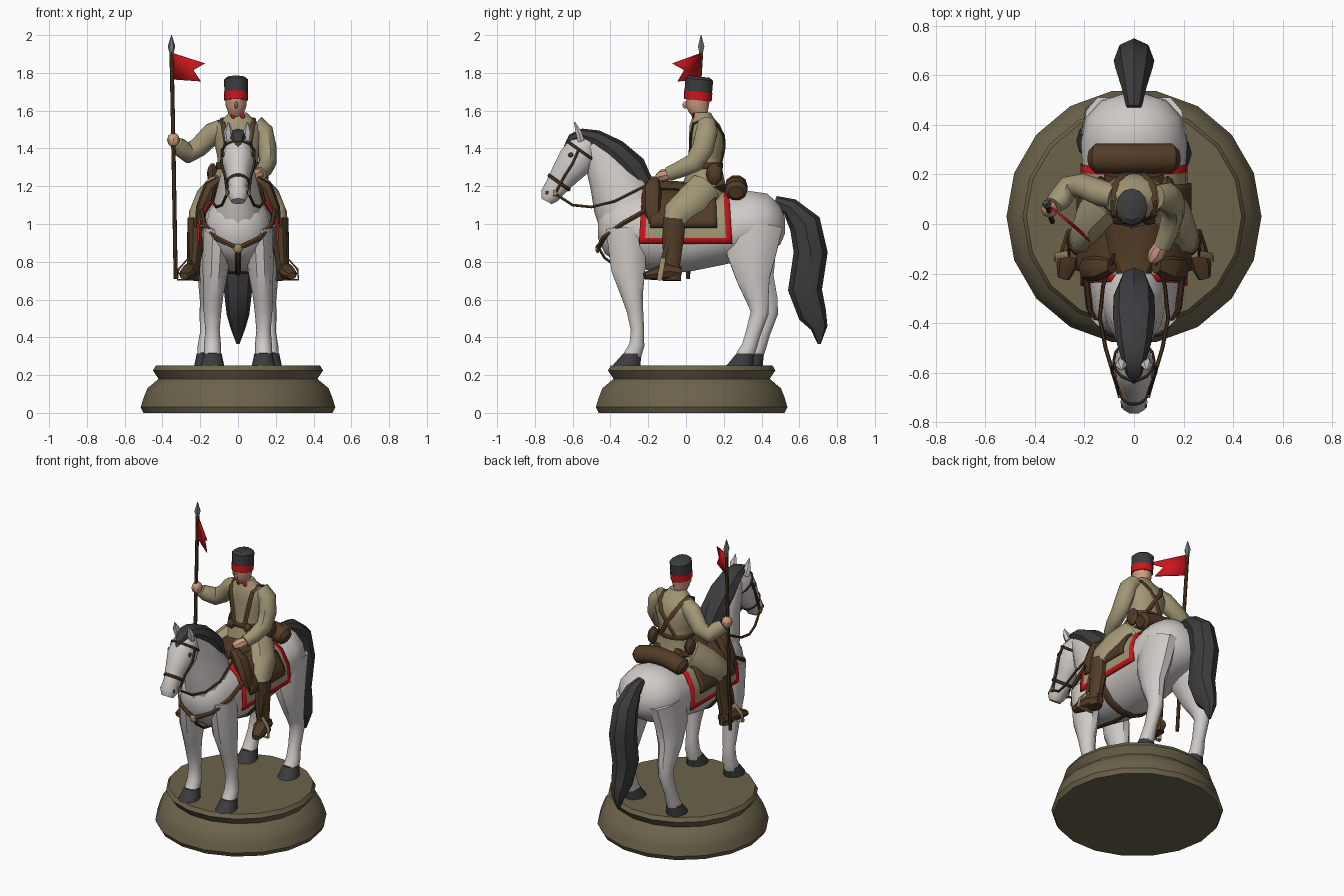
import bpy, bmesh, math
from mathutils import Vector as V


def material(name, r, g, b):
    m = bpy.data.materials.new(name)
    m.diffuse_color = (r, g, b, 1)
    return m


WHITE = material("horse white", .62, .59, .57)
DARK = material("charcoal hair", .045, .045, .048)
KHAKI = material("khaki cloth", .36, .31, .18)
BROWN = material("brown leather", .085, .045, .02)
RED = material("red cloth", .60, .008, .012)
OLIVE = material("olive base", .15, .125, .07)
SKIN = material("skin", .62, .34, .22)
BRASS = material("brass", .33, .25, .12)
STEEL = material("steel", .20, .20, .20)


def finish(name, bm, mats, angle=40):
    bmesh.ops.recalc_face_normals(bm, faces=bm.faces)
    me = bpy.data.meshes.new(name)
    bm.to_mesh(me)
    bm.free()
    for m in mats:
        me.materials.append(m)
    me.shade_smooth()
    me.set_sharp_from_angle(angle=math.radians(angle))
    ob = bpy.data.objects.new(name, me)
    bpy.context.collection.objects.link(ob)
    return ob


def tube(name, pts, mat, n=10, ref=(1, 0, 0), axis=None, closed=False):
    """Loft elliptical rings (x, y, z, half width along ref, other half width)."""
    bm, rings, k = bmesh.new(), [], len(pts)
    P = [V(p[:3]) for p in pts]
    for i, p in enumerate(pts):
        if axis:
            t = V(axis)
        elif closed:
            t = P[(i + 1) % k] - P[i - 1]
        else:
            t = P[min(i + 1, k - 1)] - P[max(i - 1, 0)]
        t.normalize()
        s = V(ref)
        s = (s - t * s.dot(t)).normalized()
        u = t.cross(s)
        rings.append([bm.verts.new(P[i] + s * p[3] * math.cos(2 * math.pi * j / n)
                                   + u * p[4] * math.sin(2 * math.pi * j / n)) for j in range(n)])
    for i in range(k if closed else k - 1):
        a, b = rings[i], rings[(i + 1) % k]
        for j in range(n):
            bm.faces.new((a[j], a[(j + 1) % n], b[(j + 1) % n], b[j]))
    if not closed:
        bm.faces.new(rings[0])
        bm.faces.new(rings[-1])
    return finish(name, bm, [mat])


def both(name, pts, mat, **kw):
    for side, s in (("left", 1), ("right", -1)):
        tube(side + "_" + name, [(p[0] * s, *p[1:]) for p in pts], mat, **kw)


def strap(pts, a, b):
    return [(*p, a, b) for p in pts]


def hoop(name, c, normal, rx, rz, width, thick, mat=BROWN):
    nrm = V(normal).normalized()
    u = nrm.cross(V((1, 0, 0)))
    pts = []
    for j in range(14):
        w = 2 * math.pi * j / 14
        p = V(c) + V((1, 0, 0)) * rx * math.cos(w) + u * rz * math.sin(w)
        pts.append((*p, width, thick))
    tube(name, pts, mat, n=6, ref=nrm, closed=True)


def blob(name, c, rx, ry, rz, mat):
    tube(name, [(c[0], c[1], c[2] + rz * h, rx * w, ry * w) for h, w in
                ((-1, .3), (-.6, .8), (0, 1), (.6, .8), (1, .3))], mat, n=8, axis=(0, 0, 1))


UP = (0, 0, 1)
# Base
tube("base", [(0, .03, z, r, r) for z, r in ((0, .50), (.03, .515), (.08, .50), (.13, .48), (.18, .42),
                                            (.225, .45), (.25, .435))], OLIVE, n=18, axis=UP)

# Horse body: y, top, bottom, half width
tube("horse_body", [(0, y, (t + b) / 2, w, (t - b) / 2) for y, t, b, w in (
    (-.465, 1.03, .92, .05), (-.43, 1.10, .84, .12), (-.35, 1.18, .78, .17), (-.2, 1.18, .75, .187),
    (0, 1.12, .74, .2), (.2, 1.14, .78, .207), (.33, 1.18, .81, .215), (.43, 1.165, .84, .195),
    (.5, 1.10, .89, .13), (.525, 1.03, .95, .05))], WHITE, n=14, axis=(0, 1, 0))
tube("horse_neck", [(0, -.29, 1.04, .14, .18), (0, -.335, 1.13, .125, .165), (0, -.385, 1.25, .095, .135),
                    (0, -.45, 1.36, .075, .10), (0, -.5, 1.42, .06, .06)], WHITE, n=12)
tube("horse_head", [(0, -.50, 1.45, .045, .05), (0, -.54, 1.40, .075, .09), (0, -.585, 1.335, .087, .10),
                    (0, -.64, 1.265, .066, .08), (0, -.69, 1.195, .05, .062), (0, -.722, 1.15, .055, .055),
                    (0, -.738, 1.12, .038, .032)], WHITE, n=10)
both("ear", [(.045, -.555, 1.44, .025, .02), (.052, -.57, 1.49, .024, .018), (.05, -.59, 1.54, .003, .003)],
     WHITE, n=6)
for s in (1, -1):
    blob("eye", (.073 * s, -.61, 1.365), .012, .014, .013, DARK)
    blob("nostril", (.045 * s, -.735, 1.165), .008, .01, .011, DARK)
tube("mane", [(0, -.635, 1.40, .015, .015), (0, -.60, 1.45, .035, .03), (0, -.55, 1.47, .05, .035),
              (0, -.48, 1.45, .07, .05), (0, -.38, 1.385, .085, .068), (0, -.29, 1.29, .083, .085),
              (0, -.225, 1.20, .055, .06)], DARK, n=8)
tube("tail", [(0, .47, 1.12, .03, .03), (0, .55, 1.09, .05, .05), (0, .63, 1.0, .075, .085), (0, .66, .85, .082, .09),
              (0, .63, .65, .075, .09), (0, .67, .52, .06, .075), (0, .705, .45, .04, .045),
              (0, .705, .365, .008, .008)], DARK, n=8)

# Horse legs and hooves
both("front_leg", [(.11, -.32, .98, .075, .11), (.12, -.305, .76, .068, .095), (.13, -.285, .62, .052, .06),
                   (.135, -.27, .54, .047, .046), (.135, -.257, .44, .038, .037), (.135, -.26, .36, .045, .042),
                   (.135, -.285, .30, .046, .05)], WHITE)
both("front_hoof", [(.135, -.285, .315, .048, .05), (.135, -.315, .25, .062, .078)], DARK, axis=UP)
for side, s, d in (("left", 1, -.025), ("right", -1, .025)):
    tube(side + "_hind_leg", [(x * s, y + d * k, z, a, b) for x, y, z, a, b, k in (
        (.12, .37, 1.0, .09, .15, 0), (.135, .345, .83, .08, .135, 0), (.15, .37, .70, .062, .09, .5),
        (.155, .405, .59, .047, .06, 1), (.16, .415, .53, .043, .05, 1), (.165, .38, .42, .037, .042, 1),
        (.17, .36, .35, .044, .042, 1), (.17, .335, .30, .046, .05, 1))], WHITE)
    tube(side + "_hind_hoof", [(.17 * s, .34 + d, .315, .048, .05), (.17 * s, .31 + d, .25, .062, .075)],
         DARK, axis=UP)


# Saddle cloth and saddle: sheets draped over the back
def drape(name, y0, y1, bottom, out, mats, edge):
    half = [(.212, bottom), (.216, bottom + edge), (.21, 1.02), (.165, 1.11), (.09, 1.165)]
    prof = half + [(0, 1.18)] + [(-x, z) for x, z in reversed(half)]
    ys = (y0, y0 + edge, y0 * .4, y1 * .5, y1 - edge, y1)
    bm = bmesh.new()
    g = [[bm.verts.new((x * (1 + out * 5), y * (1 - .25 * max(0, z - bottom)), z + out))
          for x, z in prof] for y in ys]
    for i in range(len(ys) - 1):
        for j in range(len(prof) - 1):
            f = bm.faces.new((g[i][j], g[i][j + 1], g[i + 1][j + 1], g[i + 1][j]))
            f.material_index = int(len(mats) > 1 and (i in (0, len(ys) - 2) or j in (0, len(prof) - 2)))
    ob = finish(name, bm, mats)
    mod = ob.modifiers.new("thickness", 'SOLIDIFY')
    mod.thickness = .012


drape("saddle_cloth", -.25, .245, .895, 0, [KHAKI, RED], .032)
drape("saddle", -.19, .165, .965, .015, [BROWN], .03)
tube("saddle_seat", [(0, -.2, 1.19, .07, .05), (0, -.12, 1.19, .10, .04), (0, .1, 1.18, .14, .04),
                     (0, .2, 1.21, .12, .05)], BROWN, n=8)
both("holster", [(.09, -.17, 1.23, .03, .03), (.14, -.18, 1.19, .045, .05), (.19, -.18, 1.08, .035, .05),
                 (.2, -.17, 1.0, .025, .03)], BROWN, n=8)
tube("blanket_roll", [(x, .265, 1.205 - 1.2 * x * x, .06 - (abs(x) > .16) * .02, .055 - (abs(x) > .16) * .02)
                      for x in (-.175, -.155, -.08, 0, .08, .155, .175)], BROWN, ref=(0, 1, 0))
hoop("girth", (0, -.07, .935), (0, 1, 0), .205, .198, .03, .008)

# Breast straps, bridle and reins
both("breast_strap", strap([(.195, -.2, 1.08), (.18, -.34, 1.0), (.115, -.437, .925), (0, -.465, .87)], .014, .014),
     BROWN, n=6)
tube("chest_strap", strap([(0, -.46, .87), (0, -.43, .82), (0, -.36, .77), (0, -.2, .74), (0, -.07, .735)], .016, .008),
     BROWN, n=6)
blob("chest_ring", (0, -.468, .87), .024, .012, .024, BRASS)
HEAD = (0, -.05, -.07)
hoop("noseband", (0, -.672, 1.22), HEAD, .058, .070, .009, .005)
hoop("throat_strap", (0, -.553, 1.385), HEAD, .083, .098, .008, .005)
both("cheek_strap", strap([(.084, -.565, 1.40), (.088, -.60, 1.32), (.068, -.645, 1.25), (.058, -.69, 1.165)],
                          .007, .009), BROWN, n=6)
both("bit_ring", strap([(.056, -.69, 1.18), (.06, -.69, 1.15)], .008, .015), BRASS, n=6)
both("rein", strap([(.06, -.685, 1.155), (.085, -.60, 1.10), (.115, -.50, 1.09), (.138, -.38, 1.12),
                    (.125, -.25, 1.185), (.08, -.12, 1.25)], .008, .008), BROWN, n=6)

# Rider body: z, centre y, half width, half depth
TORSO = [(1.10, .09, .18, .13), (1.2, .095, .145, .115), (1.3, .10, .108, .09), (1.36, .105, .11, .09),
         (1.46, .11, .132, .095), (1.525, .10, .122, .08), (1.56, .09, .075, .058), (1.59, .085, .048, .045)]
tube("tunic", [(0, y, z, a, b) for z, y, a, b in TORSO], KHAKI, n=12, axis=UP)


def on_torso(x, z, side):
    """Point on the front (-1) or back (1) of the tunic."""
    for p, q in zip(TORSO, TORSO[1:]):
        if p[0] <= z <= q[0]:
            f = (z - p[0]) / (q[0] - p[0])
            y, a, b = (p[i] + f * (q[i] - p[i]) for i in (1, 2, 3))
            return (x, y + side * (b * math.sqrt(max(0, 1 - (x / a) ** 2)) + .004), z)


hoop("belt", (0, .10, 1.31), UP, .112, .094, .018, .006)
for s in (1, -1):
    path = [on_torso(x * s, z, -1) for x, z in ((.04, 1.32), (.055, 1.4), (.07, 1.48), (.078, 1.53))]
    path += [(.08 * s, .095, 1.557)]
    path += [on_torso(x * s, z, 1) for x, z in ((.075, 1.53), (.045, 1.47), (0, 1.41), (-.05, 1.32))]
    tube("shoulder_strap", strap(path, .015, .007), BROWN, n=6)
    blob("belt_pouch", (.06 * s, .015, 1.30), .028, .02, .03, BROWN)
    blob("collar_patch", (.024 * s, .04, 1.572), .014, .01, .016, RED)
    blob("hip_bag", (.135 * s, .15, 1.265), .03, .045, .055, BROWN)

# Head and cap
tube("head", [(-.01, .08, 1.56, .035, .038), (-.01, .065, 1.59, .042, .052), (-.01, .06, 1.625, .055, .064),
              (-.01, .065, 1.68, .058, .068)], SKIN, axis=UP)
blob("nose", (-.01, -.005, 1.63), .01, .014, .018, SKIN)
tube("cap_band", [(-.01, .062, 1.655, .063, .074), (-.01, .065, 1.70, .064, .075)], RED, n=12, axis=(0, .1, 1))
tube("cap", [(-.01, .065, 1.70, .062, .073), (-.01, .07, 1.765, .064, .074), (-.01, .07, 1.78, .045, .055)],
     DARK, n=12, axis=(0, .1, 1))

# Arms and hands
tube("right_arm", [(-.08, .11, 1.51, .05, .05), (-.135, .125, 1.48, .055, .06), (-.21, .155, 1.405, .05, .055),
                   (-.265, .145, 1.375, .05, .055), (-.305, .095, 1.405, .045, .05), (-.325, .075, 1.425, .036, .038)],
     KHAKI, ref=(0, 1, 0))
blob("right_hand", (-.342, .06, 1.445), .034, .035, .038, SKIN)
tube("left_arm", [(.09, .11, 1.53, .05, .05), (.135, .11, 1.49, .052, .06), (.155, .09, 1.40, .05, .06),
                  (.158, .045, 1.325, .046, .055), (.14, -.03, 1.29, .042, .046), (.115, -.09, 1.265, .036, .04)], KHAKI)
tube("left_hand", [(.115, -.08, 1.265, .028, .03), (.09, -.125, 1.255, .035, .035), (.07, -.15, 1.245, .02, .02)], SKIN,
     n=8)

# Legs, boots and stirrups
both("breeches", [(.09, .10, 1.18, .085, .10), (.155, .03, 1.11, .085, .10), (.205, -.05, 1.05, .058, .08),
                  (.22, -.07, .98, .045, .055)], KHAKI)
both("boot", [(.222, -.06, 1.03, .045, .062), (.225, -.07, .9, .045, .058), (.235, -.075, .79, .036, .046),
              (.242, -.075, .70, .038, .052)], BROWN)
both("boot_foot", [(.238, -.03, .74, .034, .035), (.255, -.10, .75, .04, .047), (.272, -.17, .735, .042, .033),
                   (.285, -.22, .725, .025, .018)], BROWN, n=8)
both("stirrup", strap([(.21, -.14, .705), (.32, -.14, .705), (.315, -.13, .76), (.262, -.12, .82),
                       (.215, -.13, .76)], .014, .006), BRASS, n=6, ref=(0, 1, 0), closed=True)
both("stirrup_leather", strap([(.262, -.12, .815), (.265, -.10, .9), (.255, -.08, .98)], .006, .014), BROWN, n=6)

# Lance with swallow-tailed pennon
tube("lance", strap([(-.33, .01, .71), (-.342, .05, 1.42), (-.352, .08, 1.91)], .011, .011), BROWN, n=8)
tube("lance_tip", [(-.352, .08, z, r, r) for z, r in ((1.89, .011), (1.91, .012), (1.94, .02), (2.0, .002))],
     STEEL, n=6)
bm = bmesh.new()
a, b, c, d, e, f = [bm.verts.new(p) for p in (
    (-.35, .078, 1.905), (-.348, .075, 1.835), (-.346, .07, 1.765), (-.2, -.045, 1.755), (-.24, -.01, 1.815),
    (-.178, -.075, 1.85))]
bm.faces.new((a, b, e, f))
bm.faces.new((b, c, d, e))
pennon = finish("pennon", bm, [RED])
pennon.modifiers.new("thickness", 'SOLIDIFY').thickness = .006
